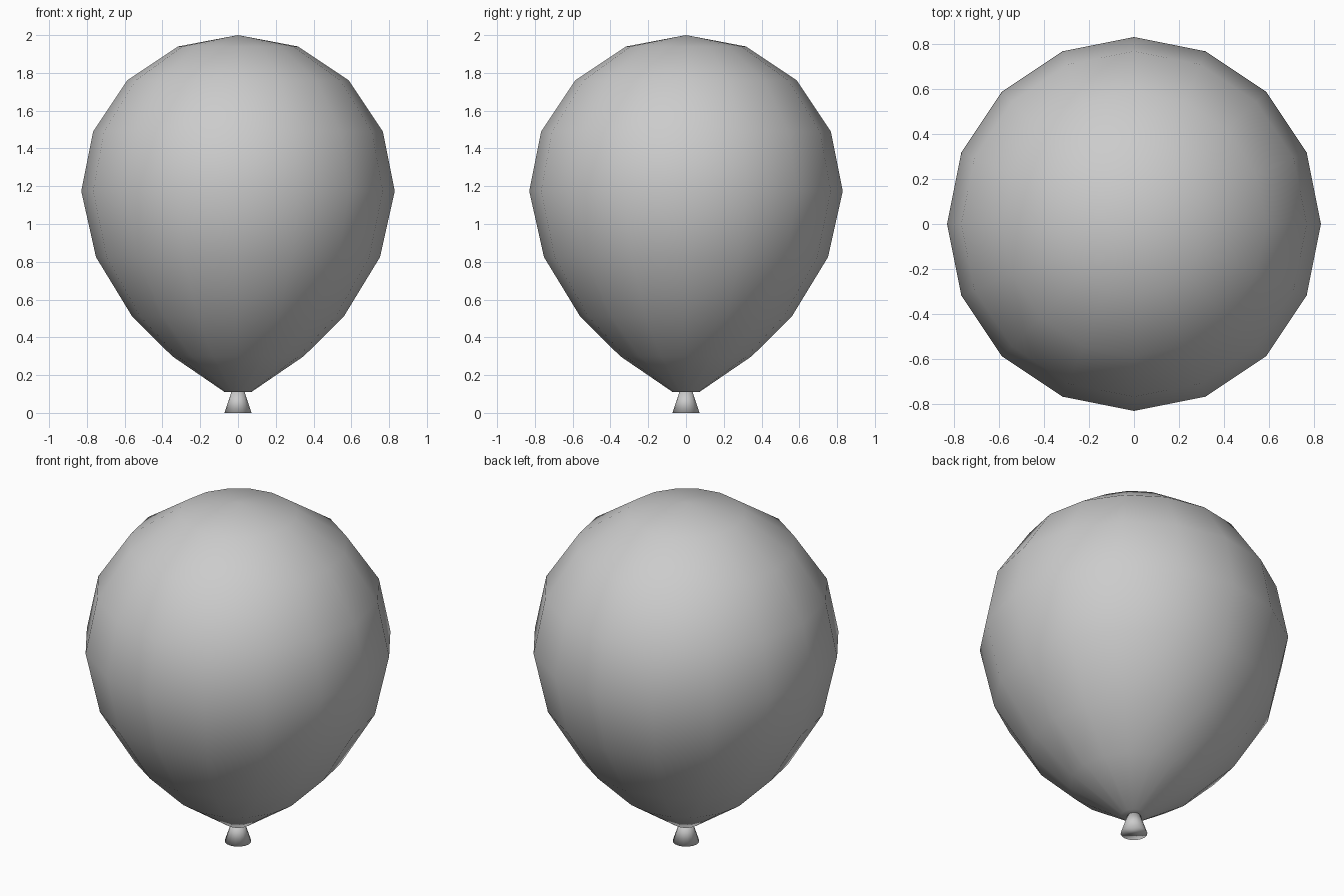
import bpy, bmesh
from math import cos, sin, tau

if "Cube" in bpy.data.objects:
    bpy.data.objects.remove(bpy.data.objects["Cube"])

SIDES = 16


def lathe(name, profile):
    """Spin (radius, z) rings around z; radius 0 makes a pole. Ends are closed."""
    bm = bmesh.new()
    rings = []
    for r, z in profile:
        n = SIDES if r > 0 else 1
        rings.append([bm.verts.new((r * cos(tau * i / SIDES), r * sin(tau * i / SIDES), z))
                      for i in range(n)])
    for a, b in zip(rings, rings[1:]):
        for i in range(SIDES):
            j = (i + 1) % SIDES
            if len(b) == 1:
                bm.faces.new((a[i], a[j], b[0]))
            else:
                bm.faces.new((a[i], a[j], b[j], b[i]))
    for ring in (rings[0], rings[-1]):
        if len(ring) > 1:
            bm.faces.new(ring)
    bmesh.ops.recalc_face_normals(bm, faces=bm.faces[:])
    for f in bm.faces:
        f.smooth = True
    mesh = bpy.data.meshes.new(name)
    bm.to_mesh(mesh)
    bm.free()
    obj = bpy.data.objects.new(name, mesh)
    bpy.context.collection.objects.link(obj)
    return obj


# Inflated body, from the neck up to the crown
lathe("balloon_body", [(0.07, 0.11), (0.348, 0.30), (0.56, 0.51), (0.752, 0.825),
                       (0.83, 1.175), (0.767, 1.49), (0.587, 1.76), (0.317, 1.94), (0, 2.0)])

# Flared knot underneath
lathe("knot", [(0.072, 0), (0.034, 0.112)])
